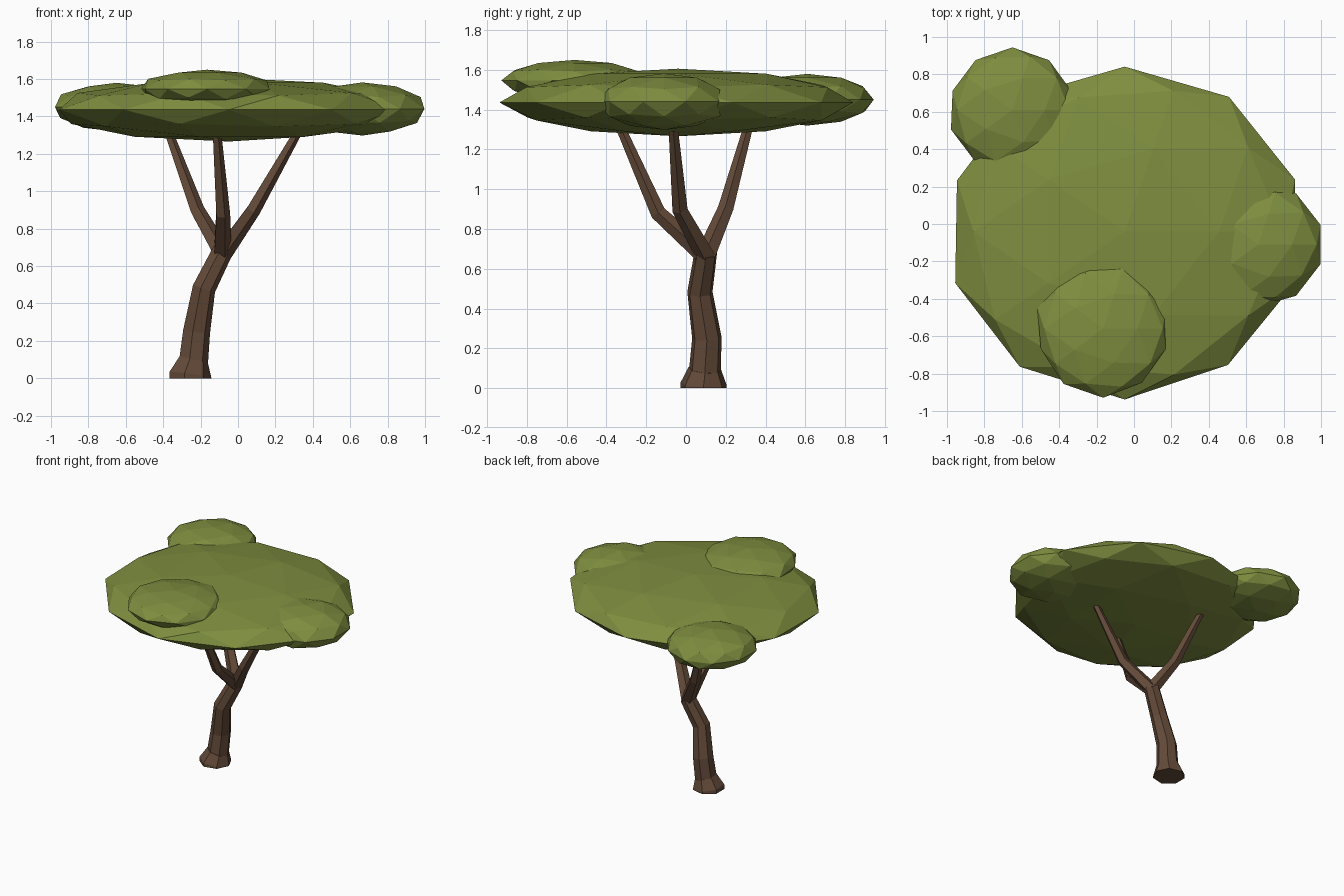
import bpy, bmesh, math, random
from mathutils import Vector

if "Cube" in bpy.data.objects:
    bpy.data.objects.remove(bpy.data.objects["Cube"])

random.seed(4)

def material(name, rgb):
    m = bpy.data.materials.new(name)
    m.diffuse_color = (*rgb, 1)
    m.use_nodes = True
    m.node_tree.nodes["Principled BSDF"].inputs["Base Color"].default_value = m.diffuse_color
    return m

bark = material("bark", (0.125, 0.068, 0.04))
leaf = material("leaf", (0.21, 0.27, 0.05))

def finish(bm, name, mat):
    bmesh.ops.recalc_face_normals(bm, faces=bm.faces[:])
    me = bpy.data.meshes.new(name)
    bm.to_mesh(me)
    bm.free()
    me.materials.append(mat)
    ob = bpy.data.objects.new(name, me)
    bpy.context.collection.objects.link(ob)
    return ob

def tube(name, path, radii, sides, flat_ends=False):
    """Flat-faced tapered tube along a path of points."""
    bm = bmesh.new()
    pts = [Vector(p) for p in path]
    rings = []
    for i, p in enumerate(pts):
        t = Vector()
        if i > 0:
            t += (p - pts[i - 1]).normalized()
        if i < len(pts) - 1:
            t += (pts[i + 1] - p).normalized()
        if flat_ends and i == 0:
            t = Vector((0, 0, 1))
        t.normalize()
        u = Vector((0, 1, 0)).cross(t).normalized()
        v = t.cross(u)
        angles = [2 * math.pi * k / sides for k in range(sides)]
        rings.append([bm.verts.new(p + radii[i] * (u * math.cos(a) + v * math.sin(a)))
                      for a in angles])
    for a, b in zip(rings, rings[1:]):
        for k in range(sides):
            n = (k + 1) % sides
            bm.faces.new((a[k], a[n], b[n], b[k]))
    bm.faces.new(rings[0])
    bm.faces.new(rings[-1])
    return finish(bm, name, bark)

def clump(name, centre, size, jitter):
    """Flattened low-poly foliage blob, gently uneven in plan."""
    bm = bmesh.new()
    bmesh.ops.create_icosphere(bm, subdivisions=2, radius=1)
    for v in bm.verts:
        k = 1 + random.uniform(-jitter, jitter)
        v.co = Vector((v.co.x * size[0] * k + centre[0],
                       v.co.y * size[1] * k + centre[1],
                       v.co.z * size[2] + centre[2]))
    return finish(bm, name, leaf)

# Trunk with a flared foot
tube("trunk", [(-0.25, 0.09, 0.01), (-0.225, 0.105, 0.25), (-0.185, 0.07, 0.48), (-0.085, 0.1, 0.68)],
     [0.085, 0.076, 0.065, 0.058], 7, True)
tube("root_flare", [(-0.26, 0.088, 0), (-0.26, 0.088, 0.02), (-0.24, 0.095, 0.095)],
     [0.118, 0.118, 0.084], 7, True)

# Three branches rising from the fork
fork = (-0.085, 0.1, 0.665)
for name, mid, tip in [
    ("left_branch", (-0.22, 0.2, 0.9), (-0.4, 0.335, 1.39)),
    ("front_branch", (-0.083, -0.14, 0.88), (-0.12, -0.365, 1.39)),
    ("right_branch", (0.08, -0.03, 0.9), (0.355, -0.07, 1.38)),
]:
    tube(name, [fork, mid, tip], [0.052, 0.041, 0.022], 5)

# Flat umbrella canopy and its smaller clumps
clump("canopy", (-0.05, -0.04, 1.436), (0.95, 0.89, 0.17), 0.012)
clump("back_left_clump", (-0.65, 0.61, 1.45), (0.34, 0.335, 0.13), 0.03)
clump("front_clump", (-0.165, -0.56, 1.547), (0.36, 0.365, 0.103), 0.03)
clump("right_clump", (0.665, -0.11, 1.44), (0.34, 0.335, 0.142), 0.03)
